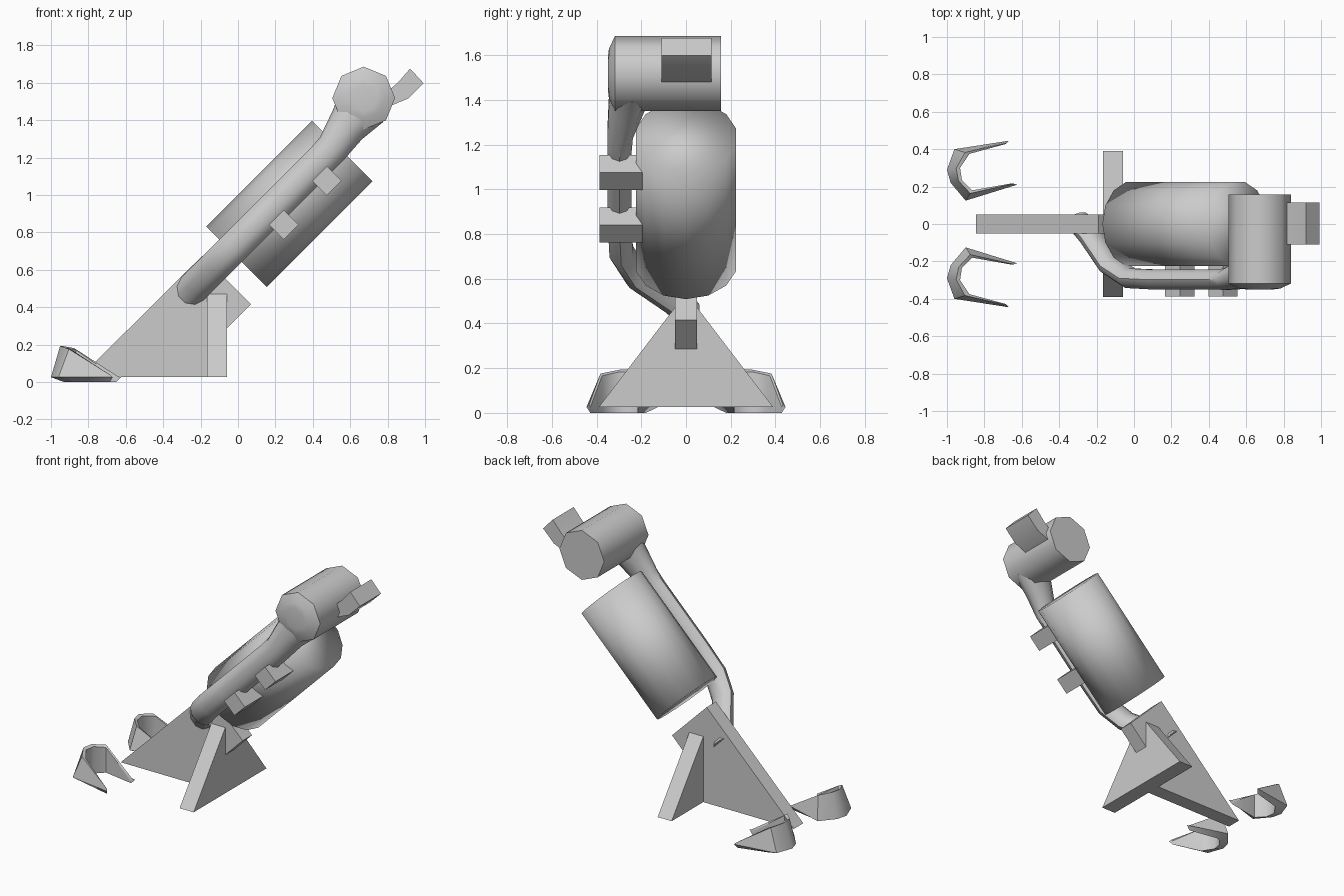
import bpy, bmesh, math
from mathutils import Vector

if "Cube" in bpy.data.objects:
    bpy.data.objects.remove(bpy.data.objects["Cube"])

S = math.sqrt(0.5)
U = Vector((S, 0, S))      # direction of the leaning axis
V = Vector((-S, 0, S))     # perpendicular to it in the front plane
Y = Vector((0, 1, 0))


def make(name, rings, angle=50, closed=False, caps=True):
    """Skin a list of equal point rings into one object."""
    bm = bmesh.new()
    vs = [[bm.verts.new(p) for p in r] for r in rings]
    n = len(vs[0])
    for a, b in zip(vs, vs[1:]):
        for i in range(n):
            j = (i + 1) % n
            bm.faces.new((a[i], a[j], b[j], b[i]))
    if caps:
        bm.faces.new(vs[0])
        bm.faces.new(vs[-1])
    bmesh.ops.recalc_face_normals(bm, faces=bm.faces)
    me = bpy.data.meshes.new(name)
    bm.to_mesh(me)
    bm.free()
    ob = bpy.data.objects.new(name, me)
    bpy.context.collection.objects.link(ob)
    bpy.context.view_layer.objects.active = ob
    bpy.ops.object.select_all(action='DESELECT')
    ob.select_set(True)
    bpy.ops.object.shade_smooth_by_angle(angle=math.radians(angle))
    return ob


def ring(c, a, b, n, phase=0.0):
    """Elliptical ring round c with half axes a and b."""
    ang = [2 * math.pi * (i + phase) / n for i in range(n)]
    return [Vector(c) + a * math.cos(t) + b * math.sin(t) for t in ang]


def prism_y(name, outline, y0, y1):
    """Front-plane outline pulled along y."""
    return make(name, [[(x, y, z) for x, z in outline] for y in (y0, y1)], 40)


# Main barrel
mid = Vector((0.275, 0, 0.957))
make("barrel", [ring(mid + U * s, V * 0.228, Y * 0.23, 14) for s in (-0.4, 0.4)], 180)

# Side arm: bends out of the fin, runs beside the barrel, flares into the head
path = [(-0.30, 0.02), (-0.225, -0.07), (-0.12, -0.225), (-0.02, -0.29),
        (0.12, -0.297), (0.44, -0.297)]
pts = [Vector((x, y, x + 0.745)) for x, y in path]
rings = []
for i, p in enumerate(pts):
    t = (pts[min(i + 1, len(pts) - 1)] - pts[max(i - 1, 0)]).normalized()
    rings.append(ring(p, V * 0.085, t.cross(V) * 0.056, 10))
rings.append(ring((0.50, -0.295, 1.25), V * 0.088, -Y * 0.06, 10))
rings.append(ring((0.585, -0.265, 1.38), V * 0.11, -Y * 0.085, 10))
rings.append(ring((0.67, -0.24, 1.50), V * 0.15, -Y * 0.10, 10))
# keep ring winding consistent with the swept part
if (rings[5][2] - pts[5]).y * (rings[6][2] - Vector((0.50, -0.295, 1.25))).y < 0:
    for k in (6, 7, 8):
        rings[k] = [rings[k][0]] + rings[k][:0:-1]
make("side_arm", rings)

# Head drum across the top, rounded on the arm side
X, Z = Vector((1, 0, 0)), Vector((0, 0, 1))
make("head_drum", [ring((0.672, y, 1.522), X * r, Z * r, 8)
                   for y, r in ((-0.35, 0.07), (-0.345, 0.11), (-0.318, 0.168), (0.157, 0.168))], 60)

# Eyepiece
prism_y("eyepiece", [(0.79, 1.55), (0.855, 1.605), (0.92, 1.68), (0.992, 1.602),
                     (0.91, 1.52), (0.79, 1.47)], -0.11, 0.115)

# Two knobs clamping arm to barrel
for k, (x, z) in enumerate(((0.245, 0.845), (0.475, 1.08))):
    prism_y(f"knob_{k + 1}", [(x - 0.078, z), (x, z + 0.078), (x + 0.078, z), (x, z - 0.078)],
            -0.388, -0.19)

# Base: long fin and cross brace
prism_y("base_fin", [(-0.845, 0.03), (-0.19, 0.68), (0.07, 0.42), (-0.06, 0.29),
                     (-0.06, 0.03)], -0.05, 0.05)
brace = [(-0.39, 0.03), (0.39, 0.03), (0.05, 0.475), (-0.05, 0.475)]
make("cross_brace", [[(x, y, z) for y, z in brace] for x in (-0.165, -0.06)], 40)

# Horseshoe feet: outer point, inner point, wall height
foot = [((-0.67, 0.445), (-0.685, 0.428), 0.04),
        ((-0.96, 0.40), (-0.88, 0.375), 0.18),
        ((-1.00, 0.29), (-0.93, 0.30), 0.197),
        ((-0.98, 0.22), (-0.92, 0.235), 0.197),
        ((-0.90, 0.125), (-0.865, 0.18), 0.185),
        ((-0.625, 0.21), (-0.65, 0.218), 0.035)]
for side, sy in (("left", 1), ("right", -1)):
    secs = []
    for o, i, h in foot:
        o, i = Vector(o), Vector(i)
        t = o.lerp(i, 0.7)
        secs.append([(p.x, p.y * sy, z) for p, z in
                     ((o, 0.03), (t, h), (i, h - 0.01), (i, 0.004))])
    make(f"foot_{side}", secs, 50)

# Drop to the floor
low = min(v.co.z for ob in bpy.data.objects for v in ob.data.vertices)
for ob in bpy.data.objects:
    ob.location.z -= low
